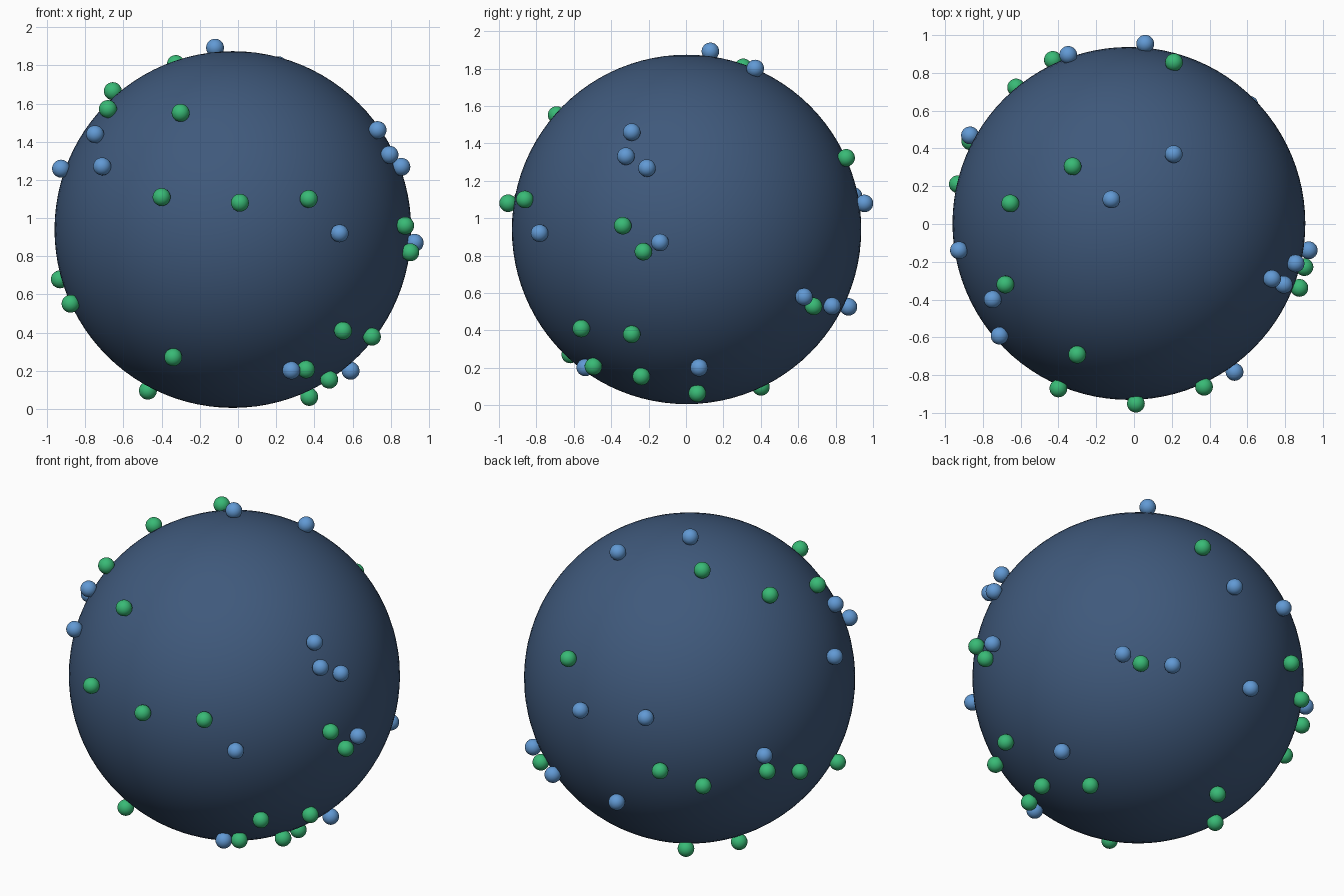
import bpy
import bmesh
from mathutils import Vector

# Remove the default cube if the scene has one
default_cube = bpy.data.objects.get("Cube")
if default_cube:
    bpy.data.objects.remove(default_cube, do_unlink=True)

CENTRE = Vector((-0.027, 0.003, 0.94))
GLOBE_RADIUS = 0.934
BEAD_RADIUS = 0.047
BEAD_DISTANCE = 0.965   # bead centres sit just outside the globe surface


def make_material(name, colour):
    material = bpy.data.materials.new(name)
    material.use_nodes = True
    material.diffuse_color = (*colour, 1)
    shader = material.node_tree.nodes["Principled BSDF"]
    shader.inputs["Base Color"].default_value = (*colour, 1)
    return material


def make_sphere_mesh(name, radius, segments, rings, material):
    mesh = bpy.data.meshes.new(name)
    bm = bmesh.new()
    bmesh.ops.create_uvsphere(bm, u_segments=segments, v_segments=rings, radius=radius)
    for face in bm.faces:
        face.smooth = True
    bm.to_mesh(mesh)
    bm.free()
    mesh.materials.append(material)
    return mesh


def place(name, mesh, location):
    part = bpy.data.objects.new(name, mesh)
    part.location = location
    bpy.context.collection.objects.link(part)
    return part


def scatter_beads(name, material, spots):
    """Snap each approximate spot to the globe and put a bead there."""
    mesh = make_sphere_mesh(name, BEAD_RADIUS, 24, 16, material)
    for spot in spots:
        direction = (Vector(spot) - CENTRE).normalized()
        bead = place(name, mesh, CENTRE + direction * BEAD_DISTANCE)
        # Turn the bead's pole outward, away from the globe
        bead.rotation_euler = direction.to_track_quat("Z", "Y").to_euler()


navy = make_material("navy_blue", (0.05, 0.1, 0.2))
sky = make_material("sky_blue", (0.12, 0.32, 0.66))
green = make_material("leaf_green", (0.04, 0.49, 0.18))

# Large globe
place("globe", make_sphere_mesh("globe", GLOBE_RADIUS, 96, 48, navy), CENTRE)

# Blue beads
scatter_beads("blue_bead", sky, [
    (-.12, .13, 1.89), (-.75, -.4, 1.44), (-.71, -.59, 1.27),
    (-.93, -.14, 1.26), (.73, -.29, 1.46), (.79, -.32, 1.33),
    (.86, -.21, 1.27), (.53, -.78, .92), (.93, -.14, .87),
    (.59, .07, .2), (.28, -.54, .2), (.21, .37, 1.8),
    (.61, .63, .58), (.37, .78, .53), (-.13, .86, .53),
    (.06, .96, 1.08), (-.35, .9, 1.12), (-.87, .47, .86),
])

# Green beads
scatter_beads("green_bead", green, [
    (-.33, .31, 1.82), (-.66, .11, 1.67), (-.68, -.32, 1.57),
    (-.3, -.69, 1.55), (-.4, -.87, 1.11), (.01, -.95, 1.08),
    (.37, -.86, 1.1), (.88, -.34, .96), (.91, -.23, .82),
    (.55, -.56, .41), (.7, -.29, .38), (.36, -.5, .2),
    (.48, -.24, .15), (.37, .06, .07), (-.34, -.62, .27),
    (-.47, .15, .1), (-.88, -.24, .55), (-.93, .21, .68),
    (.21, .85, 1.32), (.52, .68, .53), (-.28, .4, .1),
    (-.63, .73, .7), (-.43, .87, .8), (-.87, .44, .75),
])
